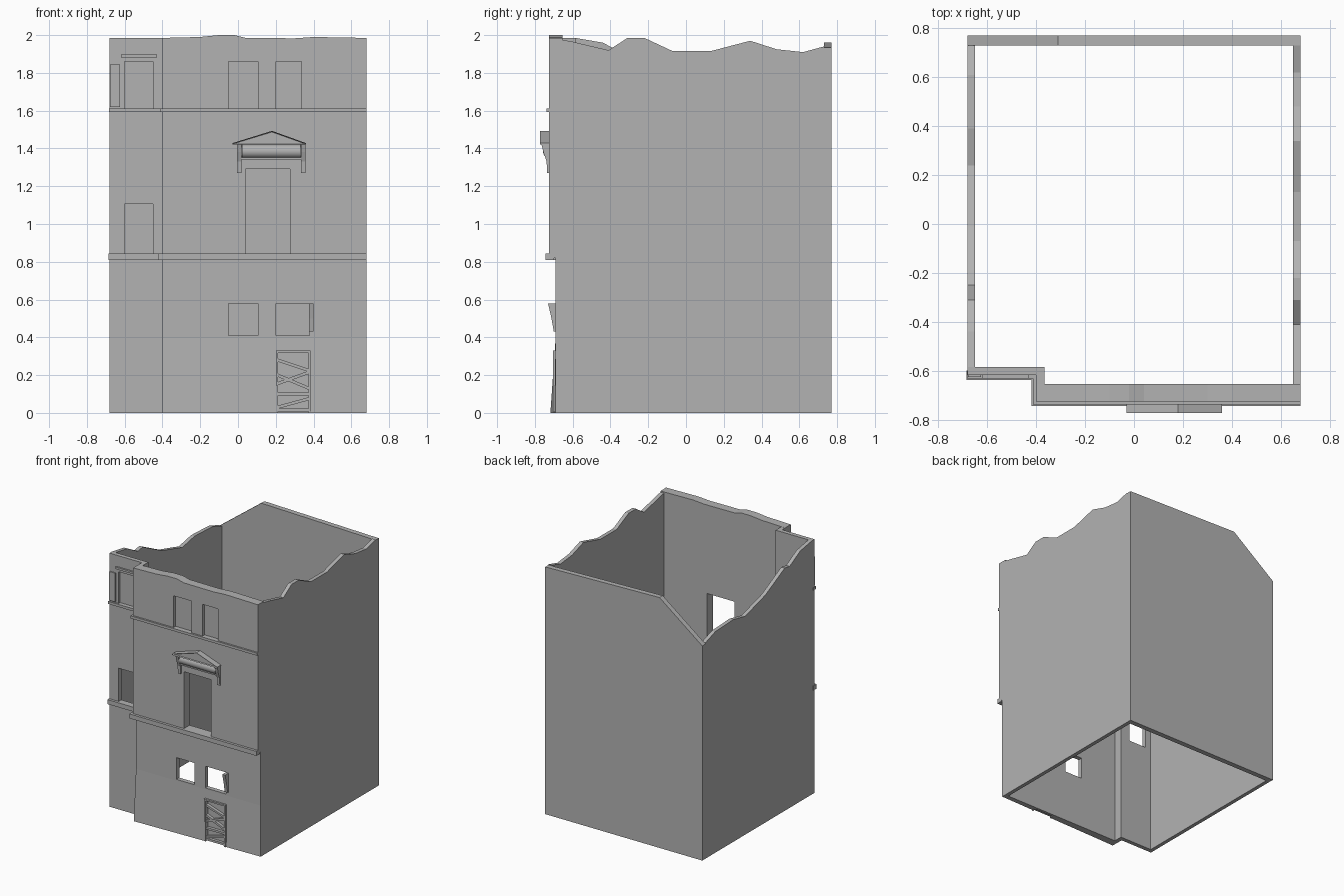
import bpy, bmesh, math
from mathutils import Vector

if "Cube" in bpy.data.objects:
    bpy.data.objects.remove(bpy.data.objects["Cube"], do_unlink=True)

stone = bpy.data.materials.new("grey_stone")
stone.use_nodes = True
GREY = (0.45, 0.45, 0.45, 1)
stone.diffuse_color = GREY
stone.node_tree.nodes["Principled BSDF"].inputs["Base Color"].default_value = GREY


def finish(name, bm):
    bmesh.ops.recalc_face_normals(bm, faces=bm.faces)
    mesh = bpy.data.meshes.new(name)
    bm.to_mesh(mesh)
    bm.free()
    mesh.materials.append(stone)
    ob = bpy.data.objects.new(name, mesh)
    bpy.context.collection.objects.link(ob)
    return ob


def prism(name, outline, axis, a, b):
    """Extrude a 2D outline along x (y, z points), y (x, z) or z (x, y)."""
    place = {"x": lambda p, t: (t, p[0], p[1]),
             "y": lambda p, t: (p[0], t, p[1]),
             "z": lambda p, t: (p[0], p[1], t)}[axis]
    bm = bmesh.new()
    near = [bm.verts.new(place(p, a)) for p in outline]
    far = [bm.verts.new(place(p, b)) for p in outline]
    bm.faces.new(near)
    bm.faces.new(far[::-1])
    n = len(outline)
    for i in range(n):
        j = (i + 1) % n
        bm.faces.new((near[i], near[j], far[j], far[i]))
    return finish(name, bm)


def box(name, x0, x1, y0, y1, z0, z1):
    return prism(name, [(x0, y0), (x1, y0), (x1, y1), (x0, y1)], "z", z0, z1)


def wall(name, top, axis, a, b, base=0.0):
    """Wall standing on base with a broken top line."""
    return prism(name, [(top[0][0], base)] + top + [(top[-1][0], base)], axis, a, b)


def cut(ob, *limits):
    """Cut a rectangular opening or niche."""
    cutter = box("opening_cutter", *limits)
    cutter.hide_render = True
    mod = ob.modifiers.new("opening", "BOOLEAN")
    mod.operation = "DIFFERENCE"
    mod.solver = "EXACT"
    mod.object = cutter
    bpy.context.view_layer.objects.active = ob
    bpy.ops.object.modifier_apply(modifier=mod.name)
    bpy.data.objects.remove(cutter, do_unlink=True)


FLOOR = 0.82

# Side and back walls with ruined tops
wall("right_wall", [(-0.655, 1.975), (-0.6, 1.965), (-0.41, 1.92), (-0.31, 1.985),
                    (-0.22, 1.985), (-0.07, 1.915), (0.13, 1.915), (0.34, 1.97),
                    (0.48, 1.925), (0.62, 1.91), (0.73, 1.94)], "x", 0.65, 0.68)
wall("left_wall", [(-0.585, 1.985), (-0.44, 1.96), (-0.31, 1.89), (-0.25, 1.9),
                   (-0.01, 1.78), (0.24, 1.71), (0.39, 1.74), (0.61, 1.73),
                   (0.73, 1.69)], "x", -0.68, -0.65)
wall("back_wall", [(-0.68, 1.68), (-0.31, 1.96), (0.68, 1.935)], "y", 0.73, 0.77)

# Upper front wall
front = wall("upper_front_wall", [(-0.4, 1.985), (-0.2, 1.99), (-0.1, 2.0), (-0.02, 2.0),
                                  (0.04, 1.985), (0.3, 1.983), (0.4, 1.99), (0.68, 1.985)],
             "y", -0.725, -0.655, FLOOR)
for x0, x1 in ((-0.05, 0.105), (0.2, 0.335)):
    cut(front, x0, x1, -0.9, -0.7, 1.61, 1.86)
cut(front, 0.04, 0.275, -0.9, -0.5, 0.845, 1.29)

# Ground floor front wall, flared towards the foot
lower = prism("lower_front_wall", [(-0.655, 0), (-0.655, FLOOR), (-0.69, FLOOR),
                                   (-0.69, 0.4), (-0.718, 0)], "x", -0.4, 0.68)
for v in lower.data.vertices:
    if v.co.y < -0.7 and v.co.x > 0:
        v.co.y = -0.69
for x0, x1 in ((-0.05, 0.105), (0.2, 0.378)):
    cut(lower, x0, x1, -0.9, -0.5, 0.41, 0.58)
cut(lower, 0.2, 0.385, -0.9, -0.675, -0.1, 0.33)

# Set-back side bay and its return
bay = box("bay_front_wall", -0.68, -0.4, -0.618, -0.585, 0, 1.985)
cut(bay, -0.6, -0.45, -0.9, -0.4, 0.845, 1.105)
cut(bay, -0.6, -0.45, -0.9, -0.6, 1.61, 1.86)
box("bay_return_wall", -0.4, -0.367, -0.655, -0.585, 0, 1.985)

# String courses following the stepped front
for name, out, z0, z1 in (("lower_cornice", 0.02, 0.81, 0.845),
                          ("upper_cornice", 0.014, 1.592, 1.612)):
    prism(name, [(-0.68 - out / 4, -0.6), (-0.68 - out / 4, -0.618 - out),
                 (-0.4 - out, -0.618 - out), (-0.4 - out, -0.725 - out),
                 (0.68, -0.725 - out), (0.68, -0.7), (-0.38, -0.7), (-0.38, -0.6)],
          "z", z0, z1)

# Bay window hood and open shutter
box("bay_window_hood", -0.62, -0.43, -0.632, -0.61, 1.882, 1.898)
box("bay_shutter", -0.678, -0.625, -0.626, -0.61, 1.62, 1.845)

# Pediment over the balcony door, with a sunk gable panel
bm = bmesh.new()
rows = [[bm.verts.new((x, y, z)) for x, z in
         ((-0.03, 1.42), (0.36, 1.42), (0.36, 1.428), (0.18, 1.493), (-0.03, 1.428))]
        for y in (-0.772, -0.715)]
gable = bm.faces.new(rows[0])
bm.faces.new(rows[1][::-1])
for i in range(5):
    j = (i + 1) % 5
    bm.faces.new((rows[0][i], rows[0][j], rows[1][j], rows[1][i]))
bmesh.ops.recalc_face_normals(bm, faces=bm.faces)
bmesh.ops.inset_region(bm, faces=[gable], thickness=0.006, depth=-0.01)
finish("pediment", bm)

# Rounded frieze and its ledge
arc = [(-0.725 - 0.032 * math.sin(t * math.pi / 10), 1.385 + 0.035 * math.cos(t * math.pi / 10))
       for t in range(11)]
frieze = prism("rounded_frieze", arc + [(-0.715, 1.35), (-0.715, 1.42)], "x", 0.02, 0.332)
bpy.ops.object.select_all(action="DESELECT")
frieze.select_set(True)
bpy.context.view_layer.objects.active = frieze
bpy.ops.object.shade_smooth_by_angle(angle=math.radians(35))
box("frieze_ledge", 0.015, 0.337, -0.74, -0.715, 1.342, 1.352)

# Scroll brackets
for side, x in (("left", -0.006), ("right", 0.333)):
    prism(side + "_bracket", [(-0.715, 1.27), (-0.735, 1.27), (-0.738, 1.33),
                              (-0.755, 1.38), (-0.765, 1.42), (-0.715, 1.42)],
          "x", x, x + 0.024)

# Leaning shutter beside the ground floor window
prism("loose_shutter", [(-0.68, 0.43), (-0.7, 0.43), (-0.712, 0.5), (-0.73, 0.578),
                        (-0.68, 0.578)], "x", 0.375, 0.4)


def board(name, p, q, width, y0=-0.698):
    a, b = Vector(p), Vector(q)
    side = (b - a).orthogonal().normalized() * width / 2
    prism(name, [a - side, b - side, b + side, a + side], "y", y0, -0.67)


# Boarded ground floor doorway
for x in (0.207, 0.378):
    board("door_post", (x, 0), (x, 0.32), 0.012, -0.705)
board("door_lintel", (0.2, 0.324), (0.385, 0.324), 0.012, -0.705)
for z0, z1 in ((0.28, 0.225), (0.155, 0.215), (0.2, 0.13), (0.1, 0.1), (0.03, 0.075), (0.015, 0.015)):
    board("door_board", (0.21, z0), (0.375, z1), 0.016)
